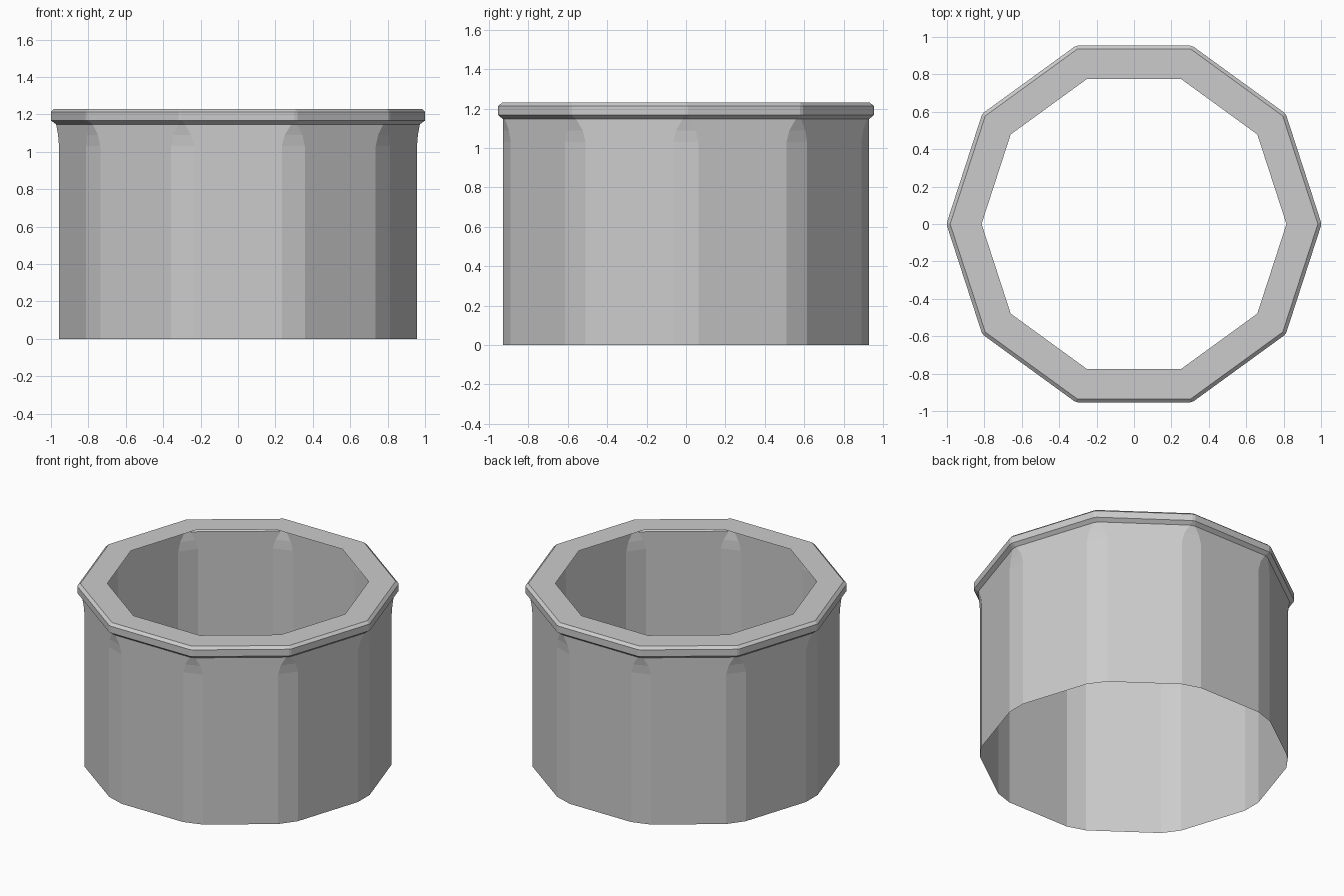
import bpy, bmesh
from math import radians
from mathutils import Vector, Matrix

if "Cube" in bpy.data.objects:
    bpy.data.objects.remove(bpy.data.objects["Cube"])

SIDES = 10


def ring(bm, radius, cut, z):
    """Decagon loop with every corner cut back by `cut` along its edges."""
    corners = [Matrix.Rotation(radians(360 / SIDES * i), 3, 'Z') @ Vector((radius, 0, z))
               for i in range(SIDES)]
    verts = []
    for i, c in enumerate(corners):
        for n in (corners[i - 1], corners[(i + 1) % SIDES]):
            verts.append(bm.verts.new(c + (n - c).normalized() * cut))
    return verts


def loft(name, sections):
    """Skin consecutive (radius, corner cut, z) sections as an open shell."""
    bm = bmesh.new()
    rings = [ring(bm, *s) for s in sections]
    n = SIDES * 2
    for a, b in zip(rings, rings[1:]):
        for i in range(n):
            j = (i + 1) % n
            bm.faces.new((a[i], a[j], b[j], b[i]))
    bmesh.ops.remove_doubles(bm, verts=bm.verts, dist=0.0005)
    mesh = bpy.data.meshes.new(name)
    bm.to_mesh(mesh)
    bm.free()
    obj = bpy.data.objects.new(name, mesh)
    bpy.context.collection.objects.link(obj)
    return obj


# Open thin-walled body: chamfered corners that sharpen just below the rim
loft("body", [(0.978, 0.068, 0.0), (0.978, 0.068, 1.03),
              (0.978, 0.052, 1.09), (0.978, 0.018, 1.147)])

# Rim: sloped underside, upright band, small top bevel and flat top ring
loft("rim", [(0.978, 0.018, 1.147), (1.003, 0.010, 1.167), (1.003, 0.010, 1.213),
             (0.983, 0.0, 1.23), (0.815, 0.0, 1.23)])
